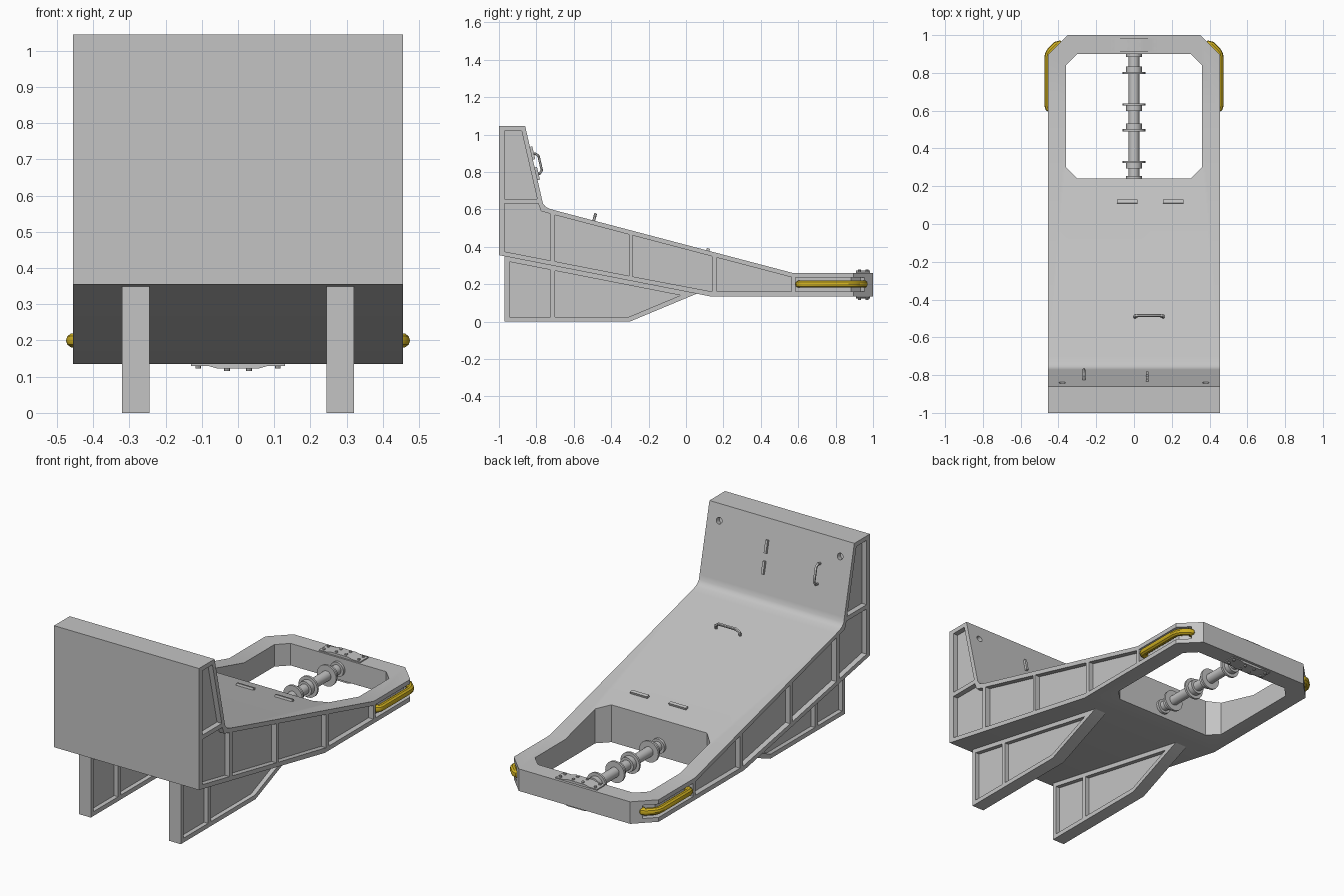
import bpy, bmesh, math
from mathutils import Matrix, Vector

if "Cube" in bpy.data.objects:
    bpy.data.objects.remove(bpy.data.objects["Cube"])


def material(name, rgb):
    m = bpy.data.materials.new(name)
    m.use_nodes = True
    m.diffuse_color = (*rgb, 1)
    bsdf = m.node_tree.nodes["Principled BSDF"]
    bsdf.inputs["Base Color"].default_value = (*rgb, 1)
    bsdf.inputs["Roughness"].default_value = 0.6
    return m


GREY = material("steel grey", (0.55, 0.55, 0.55))
YELLOW = material("safety yellow", (0.62, 0.43, 0.015))


def make(name, bm, mat=GREY):
    bmesh.ops.recalc_face_normals(bm, faces=bm.faces)
    mesh = bpy.data.meshes.new(name)
    bm.to_mesh(mesh)
    bm.free()
    ob = bpy.data.objects.new(name, mesh)
    bpy.context.collection.objects.link(ob)
    mesh.materials.append(mat)
    return ob


def prism(bm, pts, lo, hi, axis="x"):
    """Extrude a (y, z) outline along x, or an (x, y) outline along z."""
    def place(p, h):
        return (h, *p) if axis == "x" else (*p, h)
    a = [bm.verts.new(place(p, lo)) for p in pts]
    b = [bm.verts.new(place(p, hi)) for p in pts]
    bm.faces.new(a)
    bm.faces.new(b[::-1])
    for i in range(len(pts)):
        j = (i + 1) % len(pts)
        bm.faces.new((a[i], a[j], b[j], b[i]))


def cylinder(bm, r, depth, loc, rot, segs=24, r2=None):
    bmesh.ops.create_cone(bm, cap_ends=True, segments=segs, radius1=r, radius2=r if r2 is None else r2,
                          depth=depth, matrix=Matrix.Translation(loc) @ rot)


def boolean(ob, bm, operation):
    cutter = make("cutter", bm)
    cutter.hide_render = True
    mod = ob.modifiers.new("cut", "BOOLEAN")
    mod.operation, mod.object, mod.solver = operation, cutter, "EXACT"
    bpy.context.view_layer.objects.active = ob
    bpy.ops.object.modifier_apply(modifier=mod.name)
    bpy.data.objects.remove(cutter)


def tube(name, pts, r, mat=GREY):
    cu = bpy.data.curves.new(name, "CURVE")
    cu.dimensions = "3D"
    cu.bevel_depth, cu.bevel_resolution, cu.use_fill_caps = r, 3, True
    sp = cu.splines.new("POLY")
    sp.points.add(len(pts) - 1)
    for p, co in zip(sp.points, pts):
        p.co = (*co, 1)
    tmp = bpy.data.objects.new(name + "_path", cu)
    bpy.context.collection.objects.link(tmp)
    bpy.context.view_layer.update()
    mesh = bpy.data.meshes.new_from_object(tmp.evaluated_get(bpy.context.evaluated_depsgraph_get()))
    bpy.data.objects.remove(tmp)
    bm = bmesh.new()
    bm.from_mesh(mesh)
    return make(name, bm, mat)


def box(name, loc, size, angle=0):
    bm = bmesh.new()
    bmesh.ops.create_cube(bm, size=1, matrix=Matrix.Translation(loc)
                          @ Matrix.Rotation(angle, 4, "X") @ Matrix.Diagonal((*size, 1)))
    return make(name, bm)


# Surface heights along the length
def deck(y):
    return max(0.26, 0.61 - 0.263 * (y + 0.76))


def under(y):
    return max(0.135, 0.355 - 0.195 * (y + 1))


def back(z):
    return -0.86 + (1.045 - z) * 0.23


HALF, RIM, POCKET = 0.455, 0.025, 0.03
DECK_ANGLE, BACK_ANGLE = -math.atan(0.263), math.atan(0.23)
DECK_N = Vector((0, -math.sin(DECK_ANGLE), math.cos(DECK_ANGLE)))
BACK_N = Vector((0, math.cos(BACK_ANGLE), math.sin(BACK_ANGLE)))

# Main body: side profile with a soft crease, trimmed by the plan outline
bm = bmesh.new()
prism(bm, [(-1, under(-1)), (-1, 1.045), (-0.86, 1.045), (back(0.66), 0.66), (-0.765, 0.632),
           (-0.752, 0.615), (-0.735, 0.605), (-0.70, deck(-0.70)), (0.57, 0.26), (1, 0.26),
           (1, 0.135), (0.128, 0.135)], -HALF, HALF)
body = make("body", bm)
bm = bmesh.new()
prism(bm, [(-0.6, -1.2), (0.6, -1.2), (0.6, 0.75), (0.35, 1), (-0.35, 1), (-0.6, 0.75)], -0.2, 1.3, "z")
boolean(body, bm, "INTERSECT")

# Chamfered opening
bm = bmesh.new()
prism(bm, [(-0.30, 0.24), (0.30, 0.24), (0.36, 0.30), (0.36, 0.84),
           (0.30, 0.90), (-0.30, 0.90), (-0.36, 0.84), (-0.36, 0.30)], -0.2, 0.8, "z")
boolean(body, bm, "DIFFERENCE")

# Recessed side panels between the ribs, wrapping round the end chamfers
panels = [[(-0.97, 0.655), (back(0.655) - RIM, 0.655), (back(1.02) - RIM, 1.02), (-0.97, 1.02)],
          [(-0.97, under(-0.97) + RIM), (-0.725, under(-0.725) + RIM), (-0.725, deck(-0.725) - RIM),
           (-0.775, 0.59), (-0.79, 0.63), (-0.97, 0.63)]]
for a, b in ((-0.70, -0.305), (-0.285, 0.14), (0.165, 0.565)):
    panels.append([(a, under(a) + RIM), (b, under(b) + RIM), (b, deck(b) - RIM), (a, deck(a) - RIM)])
bm = bmesh.new()
for s in (-1, 1):
    for p in panels:
        prism(bm, p, s * (HALF - POCKET), s * 0.6)
    pocket = [(0.425, 0.585), (0.425, 0.883), (0.375, 0.933), (0.41, 0.968), (0.52, 0.9), (0.52, 0.585)]
    prism(bm, [(s * x, y) for x, y in pocket], 0.16, 0.235, "z")
    # Small holes in the upright
    cylinder(bm, 0.018, 0.06, (s * 0.38, back(0.958), 0.958), Matrix.Rotation(BACK_ANGLE - math.pi / 2, 4, "X"), 16)
boolean(body, bm, "DIFFERENCE")

# Legs with recessed webs on both faces
for s, side in ((1, "left"), (-1, "right")):
    bm = bmesh.new()
    prism(bm, [(-0.97, 0), (-0.30, 0), (0.06, 0.15), (0.06, 0.155), (-0.97, 0.357)], s * 0.245, s * 0.32)
    leg = make(side + "_leg", bm)
    bm = bmesh.new()
    for p in ([(-0.945, RIM), (-0.725, RIM), (-0.725, under(-0.725) - RIM), (-0.945, under(-0.945) - RIM)],
              [(-0.70, RIM), (-0.305, RIM), (-0.03, 0.14), (-0.70, under(-0.70) - RIM)]):
        prism(bm, p, s * 0.20, s * 0.27)
        prism(bm, p, s * 0.295, s * 0.36)
    boolean(leg, bm, "DIFFERENCE")

    # Yellow bumper tubes
    tube(side + "_bumper", [(s * x, y, 0.2) for x, y in (
        (0.425, 0.605), (0.44, 0.607), (0.451, 0.615), (0.455, 0.63), (0.455, 0.88), (0.451, 0.90),
        (0.442, 0.915), (0.41, 0.947), (0.395, 0.952), (0.38, 0.94))], 0.02, YELLOW)

# Shaft with collars and flanges
bm = bmesh.new()
along_y = Matrix.Rotation(math.pi / 2, 4, "X")
cylinder(bm, 0.028, 0.67, (0, 0.57, 0.197), along_y)
for y, step in ((0.80, 1), (0.633, -1), (0.497, 1), (0.328, -1)):
    cylinder(bm, 0.06, 0.012, (0, y, 0.197), along_y)
    cylinder(bm, 0.042, 0.03, (0, y + step * 0.02, 0.197), along_y)
for y in (0.247, 0.893):
    cylinder(bm, 0.042, 0.016, (0, y, 0.197), along_y)
make("shaft", bm)

# Bolted clamp plates above and below the end bar
for face, d, name in ((0.26, 1, "upper"), (0.135, -1, "lower")):
    bm = bmesh.new()
    outline = [(-0.13, face), (-0.13, face + d * 0.006), (-0.08, face + d * 0.006), (-0.055, face + d * 0.013),
               (0.055, face + d * 0.013), (0.08, face + d * 0.006), (0.13, face + d * 0.006), (0.13, face)]
    prism(bm, outline, -0.985, -0.91)
    bmesh.ops.rotate(bm, verts=bm.verts, matrix=Matrix.Rotation(math.pi / 2, 3, "Z"))
    bmesh.ops.scale(bm, verts=bm.verts, vec=(1, -1, 1))
    for x, h in ((-0.11, 0.009), (-0.03, 0.015), (0.03, 0.015), (0.11, 0.009)):
        for y in (0.928, 0.967):
            cylinder(bm, 0.008, 0.008, (x, y, face + d * h), Matrix(), 8)
    make(name + "_clamp_plate", bm)

# Raised strips on the deck and the upright
for i, x in enumerate((-0.035, 0.208)):
    box("deck_strip_%d" % i, (x, 0.117, deck(0.117)), (0.108, 0.018, 0.024), DECK_ANGLE)
for i, z in enumerate((0.79, 0.90)):
    box("upright_strip_%d" % i, (0.07, back(z), z), (0.014, 0.026, 0.07), BACK_ANGLE)

# Grab handles
shape = ((-0.5, -0.005), (-0.5, 0.02), (-0.36, 0.034), (0.36, 0.034), (0.5, 0.02), (0.5, -0.005))
base = Vector((0.08, -0.493, deck(-0.493)))
tube("deck_handle", [base + Vector((u * 0.15, 0, 0)) + DECK_N * h for u, h in shape], 0.008)
base = Vector((-0.265, back(0.84), 0.84))
up = Vector((0, -math.sin(BACK_ANGLE), math.cos(BACK_ANGLE)))
tube("upright_handle", [base + up * u * 0.11 + BACK_N * h for u, h in shape], 0.007)

# Smooth the round parts, keep edges sharp
for ob in [o for o in bpy.context.scene.objects if o.type == "MESH"]:
    bpy.ops.object.select_all(action="DESELECT")
    ob.select_set(True)
    bpy.context.view_layer.objects.active = ob
    bpy.ops.object.shade_smooth_by_angle(angle=math.radians(35))
